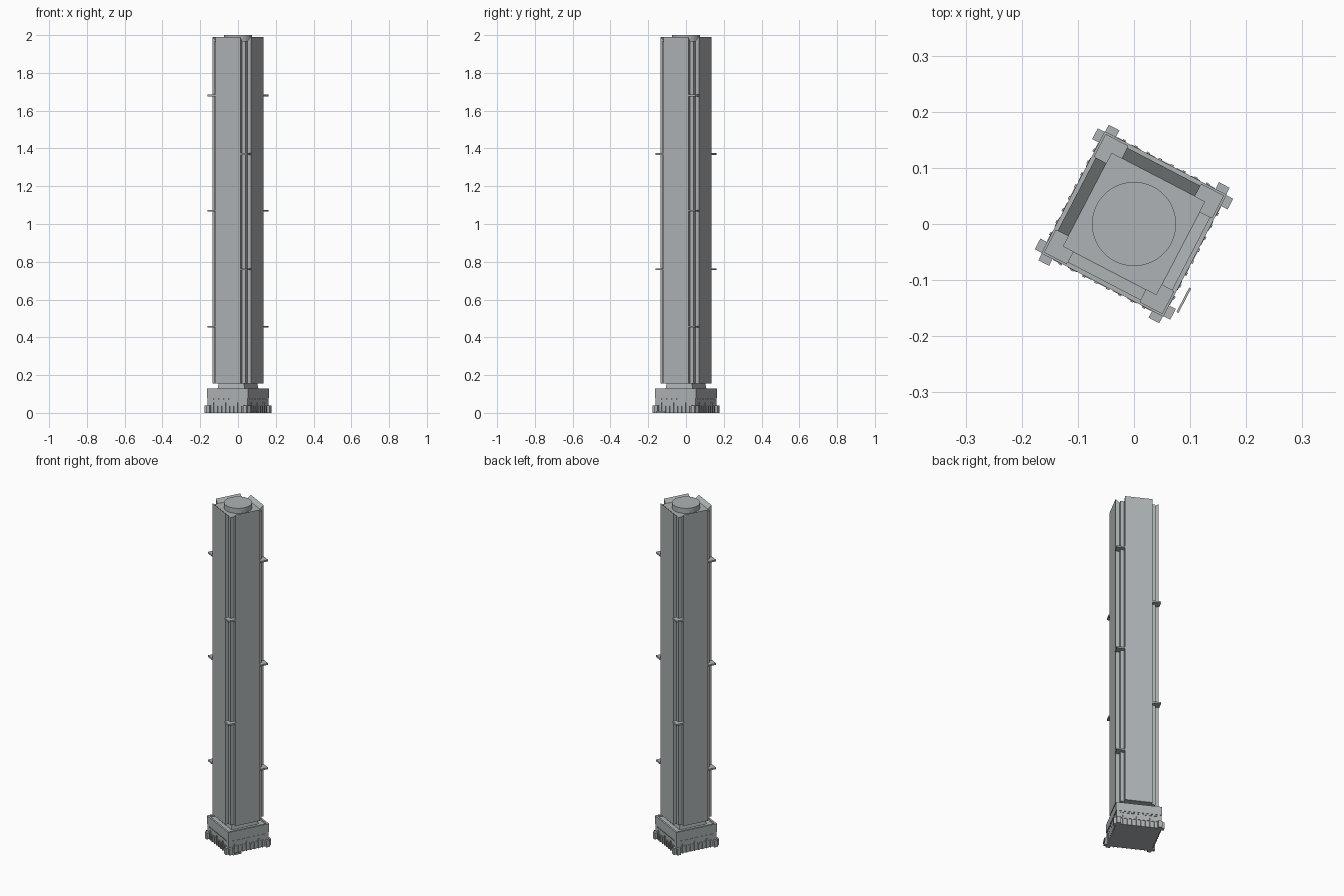
import bpy, bmesh, math
from mathutils import Matrix

if "Cube" in bpy.data.objects:
    bpy.data.objects.remove(bpy.data.objects["Cube"])

TURN = Matrix.Rotation(math.radians(-27.5), 4, "Z")


def material(name, rgb):
    m = bpy.data.materials.new(name)
    m.use_nodes = True
    m.diffuse_color = (*rgb, 1)
    m.node_tree.nodes["Principled BSDF"].inputs["Base Color"].default_value = (*rgb, 1)
    return m


GREY = material("concrete grey", (0.42, 0.45, 0.46))


def finish(name, bm):
    bmesh.ops.recalc_face_normals(bm, faces=bm.faces)
    mesh = bpy.data.meshes.new(name)
    bm.to_mesh(mesh)
    bm.free()
    mesh.materials.append(GREY)
    ob = bpy.data.objects.new(name, mesh)
    bpy.context.collection.objects.link(ob)
    ob.matrix_world = TURN
    return ob


def add_box(bm, x, y, z, turn=0):
    """Box from (low, high) pairs, turned by quarter turns about the axis."""
    mid = [(a + b) / 2 for a, b in (x, y, z)]
    size = [b - a for a, b in (x, y, z)]
    mat = (Matrix.Rotation(turn * math.pi / 2, 4, "Z")
           @ Matrix.Translation(mid) @ Matrix.Diagonal((*size, 1)))
    bmesh.ops.create_cube(bm, size=1, matrix=mat)


def add_profile(bm, points, half, turn):
    """Radial profile of (distance, height) points pulled sideways."""
    face = bm.faces.new([bm.verts.new((r, -half, z)) for r, z in points])
    out = bmesh.ops.extrude_face_region(bm, geom=[face])["geom"]
    new = [v for v in out if isinstance(v, bmesh.types.BMVert)]
    bmesh.ops.translate(bm, verts=new, vec=(0, 2 * half, 0))
    both = list(face.verts) + new
    bmesh.ops.rotate(bm, verts=both, matrix=Matrix.Rotation(turn * math.pi / 2, 3, "Z"))


CORE, BAY, BAY_HALF, POD = 0.094, 0.115, 0.0735, 0.1225
DECK, FOOT, ROOF, TOP = 0.12, 0.155, 1.97, 1.99

# Shaft core with stepped corners left open
bm = bmesh.new()
add_box(bm, (-CORE, CORE), (-CORE, CORE), (FOOT, ROOF))
finish("tower_core", bm)

# Four face bays with inward sloping parapets
bm = bmesh.new()
for t in range(4):
    add_profile(bm, [(CORE, FOOT), (BAY, FOOT), (BAY, TOP), (CORE, ROOF)], BAY_HALF, t)
finish("tower_bays", bm)

# Tapered foot between podium deck and shaft
bm = bmesh.new()
bmesh.ops.create_cone(bm, cap_ends=True, segments=4, radius1=0.082 * math.sqrt(2),
                      radius2=0.075 * math.sqrt(2), depth=FOOT - DECK + 0.01,
                      matrix=Matrix.Translation((0, 0, (FOOT + DECK) / 2))
                      @ Matrix.Rotation(math.pi / 4, 4, "Z"))
finish("tower_foot", bm)

# Roof drum
bm = bmesh.new()
bmesh.ops.create_cone(bm, cap_ends=True, segments=64, radius1=0.075, radius2=0.075,
                      depth=0.03, matrix=Matrix.Translation((0, 0, 1.985)))
drum = finish("roof_drum", bm)
bpy.context.view_layer.objects.active = drum
drum.select_set(True)
bpy.ops.object.shade_smooth_by_angle()
drum.select_set(False)

# Corner brackets, alternating levels on the two diagonals
bm = bmesh.new()
for t in range(4):
    levels = (1.37, 0.76) if t % 2 else (1.68, 1.07, 0.455)
    for z in levels:
        add_box(bm, (BAY_HALF, 0.119), (BAY_HALF, 0.119), (z - 0.004, z + 0.005), t)
finish("corner_brackets", bm)

# Podium body, projecting upper band and rim
bm = bmesh.new()
add_box(bm, (-0.12, 0.12), (-0.12, 0.12), (0, 0.085))
add_box(bm, (-POD, POD), (-POD, POD), (0.08, DECK))
finish("podium", bm)
bm = bmesh.new()
for t in range(4):
    add_box(bm, (0.112, POD), (-POD, 0.112), (DECK, 0.13), t)
finish("podium_rim", bm)

# Podium wall details: ledge, window dashes, fins and corner buttresses
ledges, dashes, fins, buttresses = [bmesh.new() for _ in range(4)]
for t in range(4):
    add_box(ledges, (0.119, 0.1225), (-0.1, 0.1), (0.038, 0.042), t)
    for i in range(7):
        y = (i - 3) * 0.03
        add_box(dashes, (0.119, 0.1235), (y - 0.009, y + 0.009), (0.07, 0.075), t)
    for i in range(8):
        y = (i - 3.5) * 0.024
        tall = 0.055 if i % 3 == 0 else 0.036
        add_box(fins, (0.119, 0.1255), (y - 0.003, y + 0.003), (0, tall), t)
    for side in (-1, 1):
        lo, hi = sorted((side * 0.1, side * 0.1215))
        add_box(buttresses, (0.118, 0.136), (lo, hi), (0, 0.038), t)
finish("podium_ledges", ledges)
finish("podium_window_sills", dashes)
finish("podium_fins", fins)
finish("podium_buttresses", buttresses)

# Low kerb standing free beside one wall
bm = bmesh.new()
add_box(bm, (0.1395, 0.1435), (-0.104, -0.055), (0, 0.01))
finish("ground_kerb", bm)
